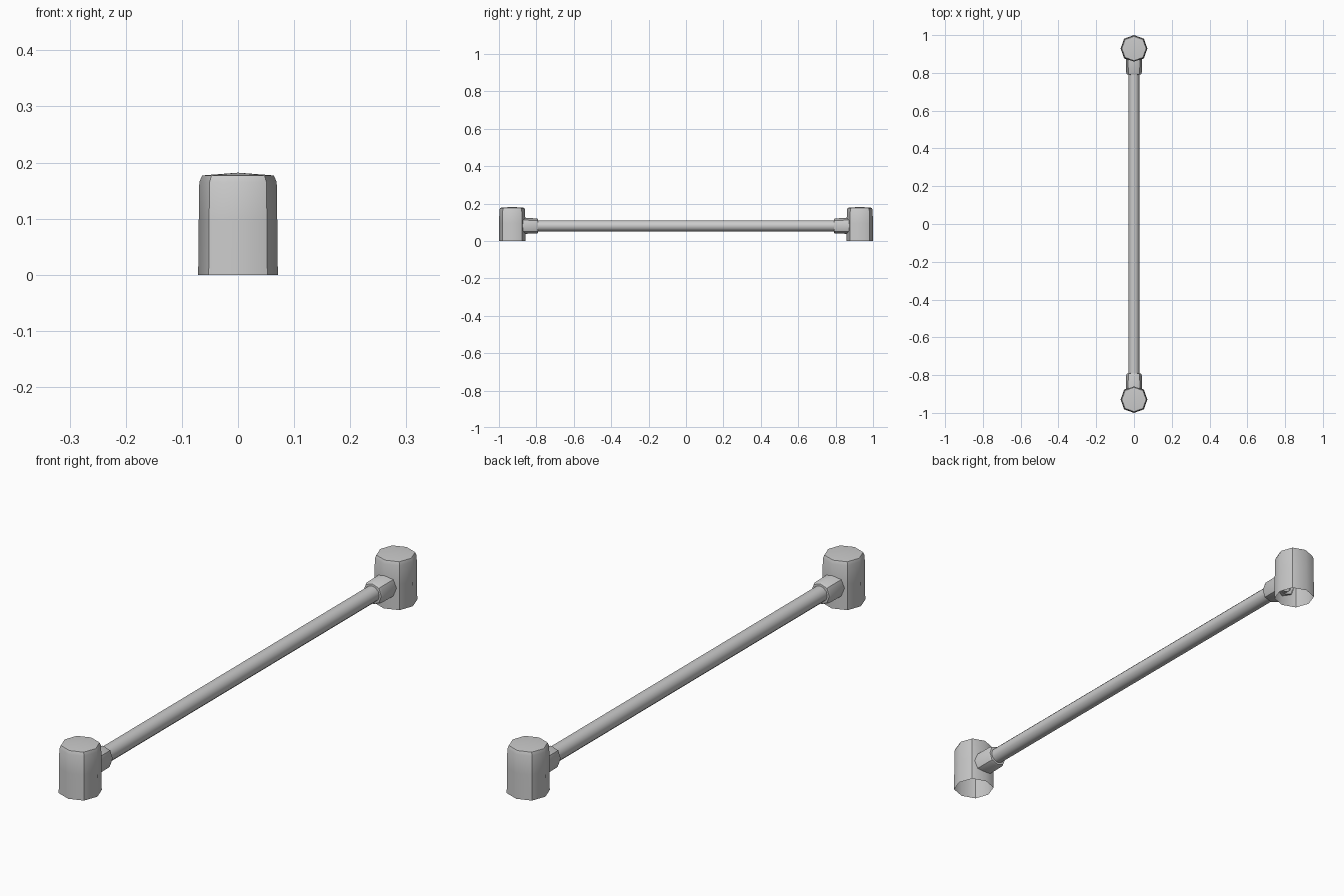
import bpy, bmesh, math
from mathutils import Matrix

if "Cube" in bpy.data.objects:
    bpy.data.objects.remove(bpy.data.objects["Cube"])

BAR_Z = 0.08


def loft(name, rings, sides, corner, matrix, tip=None):
    """Rings of (height, radius) joined into an open shell, optional closing tip."""
    bm = bmesh.new()
    loops = []
    for z, r in rings:
        loop = []
        for i in range(sides):
            a = 2 * math.pi * i / sides
            k = r * (corner if i % 2 else 1.0)
            loop.append(bm.verts.new((k * math.cos(a), k * math.sin(a), z)))
        loops.append(loop)
    for lo, hi in zip(loops, loops[1:]):
        for i in range(sides):
            j = (i + 1) % sides
            bm.faces.new((lo[i], lo[j], hi[j], hi[i]))
    if tip is not None:
        top = bm.verts.new((0, 0, tip))
        for i in range(sides):
            bm.faces.new((loops[-1][i], loops[-1][(i + 1) % sides], top))
    bm.transform(matrix)
    mesh = bpy.data.meshes.new(name)
    bm.to_mesh(mesh)
    bm.free()
    mesh.shade_smooth()
    mesh.set_sharp_from_angle(angle=math.radians(42))
    obj = bpy.data.objects.new(name, mesh)
    bpy.context.collection.objects.link(obj)
    return obj


for side, label in ((-1, "front"), (1, "back")):
    # Hollow end post, open at the bottom, with chamfered and slightly domed top
    loft(label + "_post",
         [(0, 0.071), (0.095, 0.070), (0.165, 0.069), (0.177, 0.064)],
         8, 1.04, Matrix.Translation((0, side * 0.929, 0)), tip=0.182)
    # Collar pointing inwards from the post, gripping the bar
    loft(label + "_collar",
         [(0, 0.042), (0.078, 0.041), (0.086, 0.037), (0.087, 0.027)],
         8, 1.04,
         Matrix.Translation((0, side * 0.877, BAR_Z))
         @ Matrix.Rotation(math.radians(90 * side), 4, 'X'))

# Long round bar between the posts
loft("bar", [(-0.875, 0.029), (0.875, 0.029)], 12, 1.0,
     Matrix.Translation((0, 0, BAR_Z)) @ Matrix.Rotation(math.radians(90), 4, 'X'))
